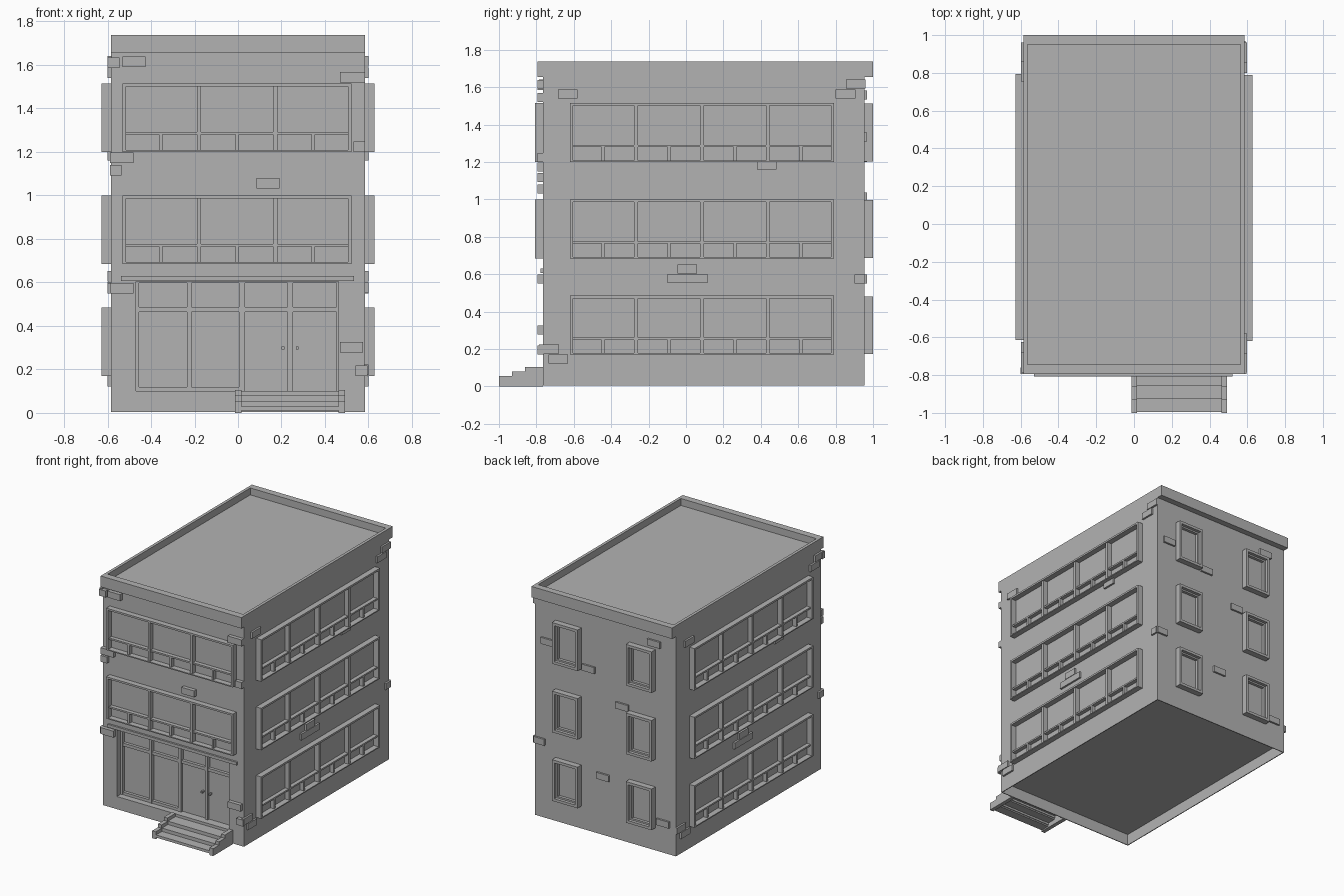
import bpy, bmesh
from mathutils import Matrix, Vector

old = bpy.data.objects.get("Cube")
if old:
    bpy.data.objects.remove(old, do_unlink=True)

grey = bpy.data.materials.new("plain_grey")
grey.use_nodes = True
tone = (0.45, 0.45, 0.45, 1)
grey.diffuse_color = tone
grey.node_tree.nodes["Principled BSDF"].inputs["Base Color"].default_value = tone

XW = 0.585               # half width of the walls
YF, YB = -0.765, 0.955   # front and back walls
YM = 0.0875              # side windows mirror about this depth
ROWS = (0.17, 0.685, 1.2)
WIN_H = 0.315


def boxes(name, spans, matrix=None):
    """One object from boxes given as (x0, x1, y0, y1, z0, z1)."""
    bm = bmesh.new()
    for x0, x1, y0, y1, z0, z1 in spans:
        size = Matrix.Diagonal((x1 - x0, y1 - y0, z1 - z0, 1))
        mid = Vector((x0 + x1, y0 + y1, z0 + z1)) / 2
        bmesh.ops.create_cube(bm, size=1, matrix=Matrix.Translation(mid) @ size)
    if matrix:
        bm.transform(matrix)
    mesh = bpy.data.meshes.new(name)
    bm.to_mesh(mesh)
    bm.free()
    mesh.materials.append(grey)
    obj = bpy.data.objects.new(name, mesh)
    bpy.context.collection.objects.link(obj)
    return obj


def cut(obj, span):
    """Subtract a box and drop the cutter."""
    cutter = boxes("cutter", [span])
    cutter.hide_render = True
    mod = obj.modifiers.new("cut", 'BOOLEAN')
    mod.operation, mod.object, mod.solver = 'DIFFERENCE', cutter, 'EXACT'
    bpy.context.view_layer.objects.active = obj
    bpy.ops.object.modifier_apply(modifier=mod.name)
    bpy.data.objects.remove(cutter, do_unlink=True)


# Walls with a hollow base and an entrance recess
walls = boxes("walls", [(-XW, XW, YF, YB, 0.005, 1.67)])
cut(walls, (-XW + 0.006, XW - 0.006, YF + 0.006, YB - 0.006, -0.1, 0.09))
cut(walls, (-0.47, 0.462, -0.9, YF + 0.07, 0.1, 0.605))

# Parapet with a sunken roof
parapet = boxes("parapet", [(-XW, XW, -0.795, 1.0, 1.655, 1.737)])
cut(parapet, (-0.563, 0.563, -0.743, 0.95, 1.685, 1.9))


# Window band drawn on a wall whose outside is local -y
def window_band(width, panes):
    deep, bar, rim, mid = 0.042, 0.03, 0.016, 0.085
    h = WIN_H
    parts = [(0, rim, -deep, 0, 0, h), (width - rim, width, -deep, 0, 0, h),
             (rim, width - rim, -deep, 0, h - 0.014, h),
             (rim, width - rim, -deep, 0, 0, 0.008),
             (rim, width - rim, -bar, 0, mid - 0.006, mid + 0.006)]
    pitch = width / panes
    for i in range(panes):
        c = pitch * (i + 0.5)
        parts.append((c - 0.008, c + 0.008, -bar, 0, 0.008, mid - 0.006))
        if i:
            e = pitch * i
            parts.append((e - 0.01, e + 0.01, -bar - 0.005, 0, 0.008, h - 0.014))
    return parts


quarter = Matrix.Rotation(1.5707963, 4, 'Z')
half_turn = Matrix.Translation((0, 2 * YM, 0)) @ Matrix.Rotation(3.1415927, 4, 'Z')

for n, z in enumerate(ROWS):
    floor = ("lower", "middle", "upper")[n]
    side = Matrix.Translation((XW, -0.62, z)) @ quarter
    band = window_band(1.41, 4)
    boxes(floor + "_left_windows", band, side)
    boxes(floor + "_right_windows", band, half_turn @ side)
    if n:
        boxes(floor + "_front_windows", window_band(1.052, 3),
              Matrix.Translation((-0.53, YF, z)))
    # Back windows: stepped frame around a single pane
    for label, cx in (("left", 0.307), ("right", -0.307)):
        parts = []
        for inset, rim, deep in ((0, 0.02, 0.045), (0.02, 0.012, 0.022)):
            a, b = cx - 0.107 + inset, cx + 0.107 - inset
            lo, hi = z + 0.003 + inset, z + WIN_H - 0.003 - inset
            y1 = YB + deep
            parts += [(a, a + rim, YB, y1, lo, hi), (b - rim, b, YB, y1, lo, hi),
                      (a + rim, b - rim, YB, y1, lo, lo + rim),
                      (a + rim, b - rim, YB, y1, hi - rim, hi)]
        boxes(f"{floor}_back_window_{label}", parts)

# Entrance glazing bars, doors and ledge
back = YF + 0.07
y0 = back - 0.025
bars = [(a, b, y0, back, 0.1, 0.605) for a, b in
        ((-0.47, -0.455), (-0.235, -0.213), (0.005, 0.032), (0.228, 0.252), (0.452, 0.462))]
bars += [(-0.47, 0.462, y0 + 0.003, back, a, b) for a, b in ((0.465, 0.488), (0.597, 0.605))]
bars.append((-0.47, 0.02, y0 + 0.003, back, 0.1, 0.12))
boxes("entrance_frame", bars)
boxes("double_door", [(a, b, back - 0.008, back, 0.1, 0.465)
                      for a, b in ((0.032, 0.228), (0.252, 0.452))])
boxes("door_handles", [(x - 0.006, x + 0.006, back - 0.035, back, 0.292, 0.305)
                       for x in (0.207, 0.272)])
boxes("entrance_ledge", [(-0.537, 0.533, YF - 0.014, YF, 0.607, 0.63)])

# Steps between stepped cheeks
treads, cheeks = [], []
for i in range(3):
    front, top = -1 + 0.07 * i, 0.055 + 0.025 * i
    end = front + 0.07 if i < 2 else YF
    treads.append((0.017, 0.463, front + 0.004, end + 0.004, top - 0.045, top - 0.025))
    if i:
        treads.append((0.017, 0.463, front + 0.004, front + 0.01, top - 0.06, top - 0.04))
    for a, b in ((-0.013, 0.017), (0.463, 0.493)):
        cheeks.append((a, b, front, end, 0, top))
boxes("step_treads", treads)
boxes("step_cheeks", cheeks)

# Loose bricks standing out of each wall: (start, length, bottom)
BRICK = 0.048
front_bricks = [(-0.53, 0.105, 1.59), (-0.6, 0.055, 1.585), (0.47, 0.115, 1.52),
                (0.53, 0.055, 1.2), (-0.588, 0.108, 1.15), (-0.588, 0.053, 1.092),
                (0.085, 0.105, 1.032), (-0.588, 0.108, 0.55), (0.47, 0.105, 0.277),
                (0.54, 0.055, 0.17)]
side_bricks = [(-0.685, 0.105, 1.54), (0.8, 0.105, 1.54), (0.855, 0.105, 1.593),
               (0.38, 0.105, 1.16), (-0.045, 0.105, 0.604), (-0.1, 0.215, 0.553),
               (0.9, 0.058, 0.55), (-0.785, 0.105, 0.175), (-0.735, 0.105, 0.122)]
back_bricks = [(0.43, 0.1, 1.31), (0.085, 0.105, 1.2), (-0.46, 0.105, 1.535),
               (-0.195, 0.105, 0.99), (-0.035, 0.105, 0.42), (0.5, 0.09, 0.55),
               (-0.535, 0.105, 0.205)]
boxes("front_bricks", [(a, a + w, YF - 0.028, YF + 0.005, z, z + BRICK)
                       for a, w, z in front_bricks])
sides = [(XW - 0.005, XW + 0.014, a, a + w, z, z + BRICK) for a, w, z in side_bricks]
boxes("left_bricks", sides)
boxes("right_bricks", sides, half_turn)
boxes("back_bricks", [(a, a + w, YB - 0.005, YB + 0.014, z, z + BRICK)
                      for a, w, z in back_bricks])
